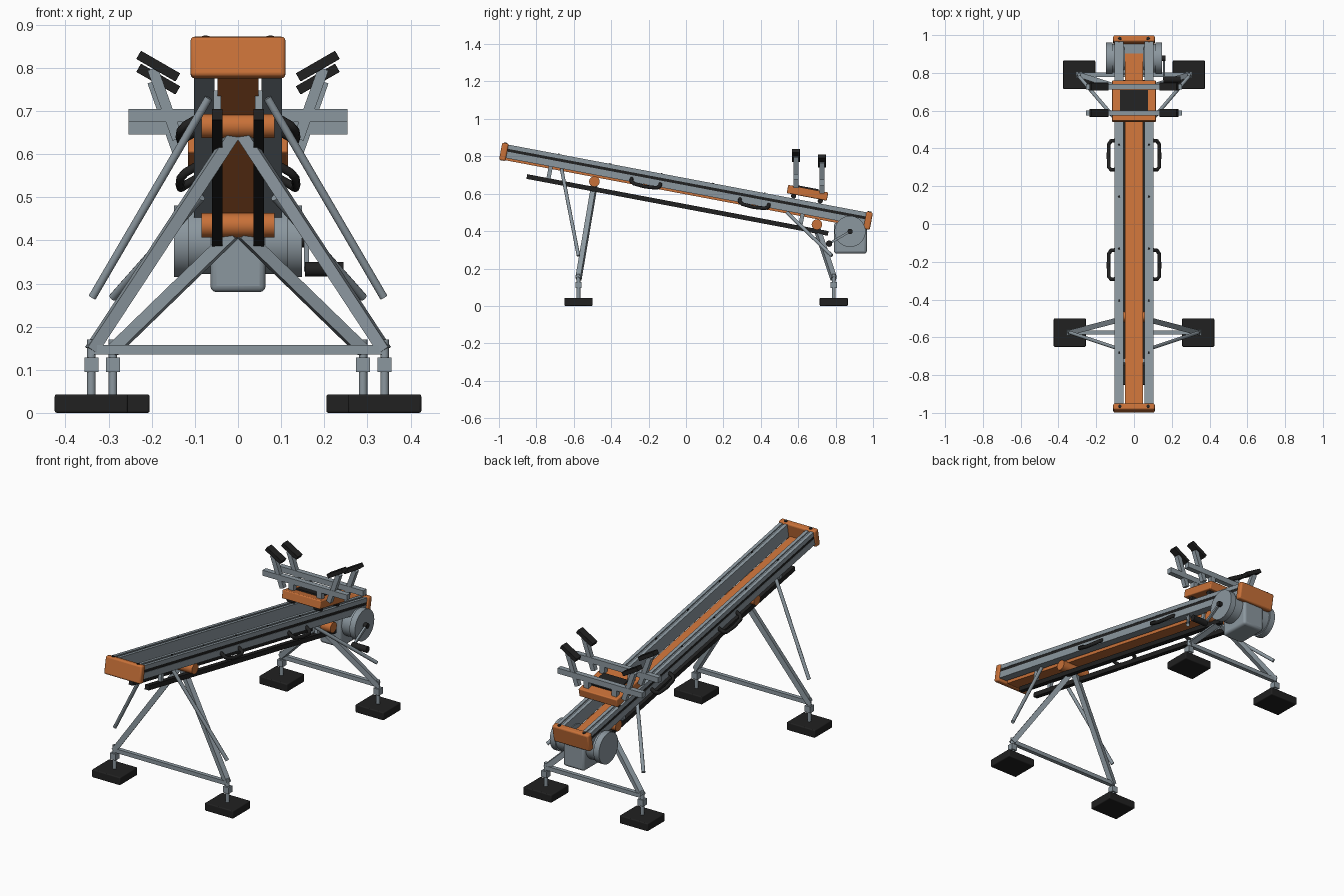
import bpy, bmesh, math
from mathutils import Matrix, Vector

cube = bpy.data.objects.get("Cube")
if cube:
    bpy.data.objects.remove(cube, do_unlink=True)


def material(name, rgb):
    m = bpy.data.materials.new(name)
    m.use_nodes = True
    m.diffuse_color = (*rgb, 1)
    bsdf = next(n for n in m.node_tree.nodes if n.type == 'BSDF_PRINCIPLED')
    bsdf.inputs["Base Color"].default_value = (*rgb, 1)
    return m


GREY = material("steel_grey", (0.26, 0.31, 0.345))
ORANGE = material("orange_paint", (0.58, 0.165, 0.04))
BLACK = material("black_rubber", (0.015, 0.015, 0.015))

# Tilted frame shared by everything mounted along the ramp
RAMP = Matrix.Translation((0, 0, 0.64)) @ Matrix.Rotation(math.radians(-10.7), 4, 'X')
WORLD = Matrix.Identity(4)
made = []


def add(name, bm, mat, frame=WORLD, bevel=0.0):
    bmesh.ops.recalc_face_normals(bm, faces=bm.faces)
    me = bpy.data.meshes.new(name)
    bm.to_mesh(me)
    bm.free()
    me.materials.append(mat)
    ob = bpy.data.objects.new(name, me)
    ob.matrix_world = frame
    bpy.context.collection.objects.link(ob)
    if bevel:
        mod = ob.modifiers.new("rounded_edges", 'BEVEL')
        mod.width, mod.segments = bevel, 3
    made.append(ob)
    return ob


def box(name, centre, size, mat, frame=WORLD, bevel=0.0, rot=WORLD):
    bm = bmesh.new()
    bmesh.ops.create_cube(bm, size=1, matrix=Matrix.Diagonal((*size, 1)))
    return add(name, bm, mat, frame @ Matrix.Translation(centre) @ rot, bevel)


def along(a, b):
    a, b = Vector(a), Vector(b)
    turn = (b - a).to_track_quat('Z', 'Y').to_matrix().to_4x4()
    return Matrix.Translation((a + b) / 2) @ turn, (b - a).length


def beam(name, a, b, width, mat=GREY):
    m, length = along(a, b)
    return box(name, (0, 0, 0), (width, width, length), mat, m)


def rod(name, a, b, radius, mat=GREY, frame=WORLD, sides=32):
    m, length = along(a, b)
    bm = bmesh.new()
    bmesh.ops.create_cone(bm, cap_ends=True, segments=sides, radius1=radius,
                          radius2=radius, depth=length)
    return add(name, bm, mat, frame @ m)


def extrude_profile(name, points, y0, y1, mat, frame):
    bm = bmesh.new()
    face = bm.faces.new([bm.verts.new((x, y0, z)) for x, z in points])
    moved = bmesh.ops.extrude_face_region(bm, geom=[face])["geom"]
    bmesh.ops.translate(bm, vec=(0, y1 - y0, 0),
                        verts=[v for v in moved if isinstance(v, bmesh.types.BMVert)])
    return add(name, bm, mat, frame)


SIDES = (("left", 1), ("right", -1))

# Ramp bed, end caps and cap bolts
box("ramp_bed", (0, -0.03, -0.034), (0.095, 1.92, 0.018), ORANGE, RAMP)
for end, s in (("front", -1), ("rear", 1)):
    box(end + "_end_cap", (0, s * 0.991, 0), (0.22, 0.035, 0.095), ORANGE, RAMP, 0.009)
    for side, k in SIDES:
        rod(f"{end}_cap_bolt_{side}", (k * 0.075, s * 0.991, 0.04),
            (k * 0.075, s * 0.991, 0.05), 0.009, BLACK, RAMP, 12)

# Slotted side rails with black inserts, and the two lower tracks
RAIL = [(0.055, -0.031), (0.102, -0.031), (0.102, 0.004), (0.094, 0.004), (0.094, 0.020),
        (0.102, 0.020), (0.102, 0.042), (0.084, 0.042), (0.084, 0.036), (0.073, 0.036),
        (0.073, 0.042), (0.055, 0.042)]
for side, k in SIDES:
    extrude_profile("rail_" + side, [(k * x, z) for x, z in RAIL], -0.976, 0.976, GREY, RAMP)
    box("rail_insert_" + side, (k * 0.0965, 0, 0.012), (0.009, 1.95, 0.015), BLACK, RAMP)
    box("lower_track_" + side, (k * 0.048, -0.026, -0.107), (0.025, 1.64, 0.025), BLACK, RAMP)
    for i, y in enumerate((-0.7, -0.42, -0.14, 0.14, 0.42)):
        rod(f"rail_bolt_{side}_{i}", (k * 0.0785, y, 0.034), (k * 0.0785, y, 0.045),
            0.005, BLACK, RAMP, 8)
    for i, y in enumerate((-0.73, 0.64)):
        box(f"track_bracket_{side}_{i}", (k * 0.048, y, -0.064), (0.018, 0.022, 0.066), GREY, RAMP)

# Bent carrying handles
HANDLE = [(0.098, -0.078, -0.014), (0.122, -0.078, -0.028), (0.133, -0.062, -0.038),
          (0.135, 0, -0.043), (0.133, 0.062, -0.038), (0.122, 0.078, -0.028), (0.098, 0.078, -0.014)]
for side, k in SIDES:
    for end, y in (("front", -0.215), ("rear", 0.375)):
        cu = bpy.data.curves.new("handle", 'CURVE')
        cu.dimensions = '3D'
        cu.bevel_depth, cu.bevel_resolution, cu.use_fill_caps = 0.01, 2, True
        sp = cu.splines.new('POLY')
        sp.points.add(len(HANDLE) - 1)
        for p, (x, dy, z) in zip(sp.points, HANDLE):
            p.co = (k * x, y + dy, z, 1)
        cu.materials.append(BLACK)
        ob = bpy.data.objects.new(f"carry_handle_{end}_{side}", cu)
        ob.matrix_world = RAMP
        bpy.context.collection.objects.link(ob)

# Leg frames: pivot, legs, cross beam, loose braces and feet
FRAMES = (
    ("front", (-0.49, 0.665), 0.34, -0.575, (0.068, -0.665, 0.73), (0.338, -0.575, 0.268)),
    ("rear", (0.70, 0.435), 0.29, 0.79, (0.085, 0.54, 0.50), (0.29, 0.78, 0.268)),
)
for end, (py, pz), fx, fy, top, tip in FRAMES:
    rod(end + "_pivot", (-0.085, py, pz), (0.085, py, pz), 0.028, ORANGE)
    beam(end + "_cross_beam", (-fx, fy, 0.146), (fx, fy, 0.146), 0.022)
    for side, k in SIDES:
        tag = f"{end}_{side}"
        beam("leg_" + tag, (k * 0.012, py, pz - 0.02), (k * fx, fy, 0.145), 0.028)
        rod("brace_" + tag, (k * top[0], *top[1:]), (k * tip[0], *tip[1:]), 0.0095, sides=12)
        rod("foot_stem_" + tag, (k * fx, fy, 0.04), (k * fx, fy, 0.17), 0.010, sides=16)
        box("foot_collar_" + tag, (k * fx, fy, 0.112), (0.033, 0.033, 0.034), GREY)
        box("foot_pad_" + tag, (k * fx, fy, 0.0215), (0.17, 0.15, 0.043), BLACK, bevel=0.005)

# Winch housing, drums and crank
box("winch_housing", (0, 0.879, 0.362), (0.128, 0.176, 0.164), GREY, bevel=0.014)
for side, k in SIDES:
    rod("winch_drum_" + side, (k * 0.05, 0.877, 0.398), (k * 0.12, 0.877, 0.398), 0.076, sides=48)
    rod("winch_disc_" + side, (k * 0.115, 0.877, 0.398), (k * 0.148, 0.877, 0.398), 0.083, sides=48)
rod("crank_hub", (0.14, 0.877, 0.398), (0.168, 0.877, 0.398), 0.014, BLACK, sides=16)
beam("crank_arm", (0.159, 0.885, 0.403), (0.159, 0.765, 0.333), 0.012)
rod("crank_grip", (0.155, 0.765, 0.333), (0.245, 0.765, 0.333), 0.017, BLACK, sides=20)

# Sliding carriage
box("carriage_body", (0, 0.645, 0.086), (0.232, 0.218, 0.045), ORANGE, RAMP, 0.005)
box("carriage_mat", (0, 0.645, 0.111), (0.15, 0.11, 0.009), BLACK, RAMP)
for side, k in SIDES:
    for i, y in enumerate((0.575, 0.72)):
        rod(f"carriage_wheel_{side}_{i}", (k * 0.062, y, 0.056), (k * 0.1, y, 0.056),
            0.014, BLACK, RAMP, 20)

# Cradle: cross bars, splayed posts and tilted pads
for end, y, z in (("front", 0.588, 0.690), ("rear", 0.727, 0.660)):
    box(end + "_cradle_bar", (0, y, z), (0.508, 0.028, 0.030), GREY)
    for side, k in SIDES:
        tag = f"{end}_{side}"
        box("cradle_support_" + tag, (k * 0.085, y, z - 0.035), (0.03, 0.026, 0.07), GREY)
        beam("cradle_post_" + tag, (k * 0.14, y, z - 0.055), (k * 0.198, y, z + 0.108), 0.025)
        tilt = Matrix.Rotation(math.radians(-30 * k), 4, 'Y')
        box("cradle_pad_" + tag, (k * 0.185, y, z + 0.114), (0.105, 0.042, 0.022),
            BLACK, bevel=0.002, rot=tilt)

# Smooth the round parts while keeping hard edges
bpy.ops.object.select_all(action='DESELECT')
for ob in made:
    ob.select_set(True)
bpy.context.view_layer.objects.active = made[0]
bpy.ops.object.shade_smooth_by_angle(angle=math.radians(35))
